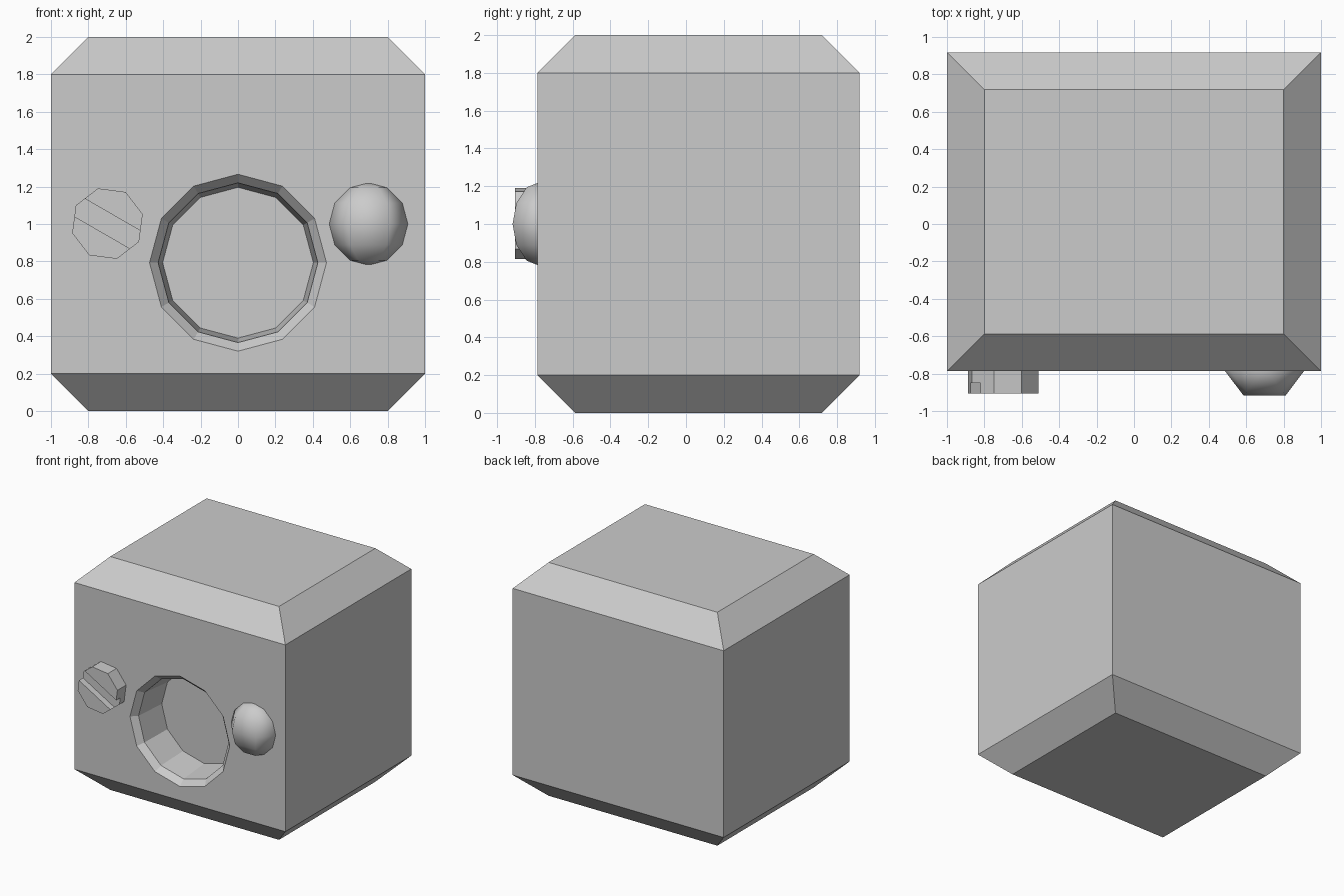
import bpy, bmesh
from math import pi, sin, cos, radians
from mathutils import Matrix

if "Cube" in bpy.data.objects:
    bpy.data.objects.remove(bpy.data.objects["Cube"])

FRONT, BACK = -0.787, 0.918


def finish(name, bm):
    bmesh.ops.recalc_face_normals(bm, faces=bm.faces[:])
    me = bpy.data.meshes.new(name)
    bm.to_mesh(me)
    bm.free()
    ob = bpy.data.objects.new(name, me)
    bpy.context.collection.objects.link(ob)
    return ob


def loft(name, rings):
    """Join equal-sized rings of points and cap both ends."""
    bm = bmesh.new()
    loops = [[bm.verts.new(p) for p in r] for r in rings]
    n = len(loops[0])
    for a, b in zip(loops, loops[1:]):
        for i in range(n):
            j = (i + 1) % n
            bm.faces.new((a[i], a[j], b[j], b[i]))
    bm.faces.new(loops[0])
    bm.faces.new(loops[-1])
    return finish(name, bm)


def disc(x, z, r, y, n, turn=0):
    """Polygon ring facing the front."""
    return [(x + r * cos(2 * pi * i / n + turn), y, z + r * sin(2 * pi * i / n + turn))
            for i in range(n)]


def rect(z, inset):
    x, y0, y1 = 1 - inset, FRONT + inset, BACK - inset
    return [(-x, y0, z), (x, y0, z), (x, y1, z), (-x, y1, z)]


def cut(ob, cutter):
    cutter.hide_render = True
    mod = ob.modifiers.new("cut", 'BOOLEAN')
    mod.operation, mod.solver, mod.object = 'DIFFERENCE', 'EXACT', cutter
    bpy.context.view_layer.objects.active = ob
    bpy.ops.object.modifier_apply(modifier=mod.name)
    bpy.data.objects.remove(cutter)


# Chamfered block with a twelve-sided recess
body = loft("body", [rect(0, 0.2), rect(0.2, 0), rect(1.8, 0), rect(2, 0.2)])
recess = [(0.519, -0.05), (0.473, 0), (0.427, 0.05), (0.403, 0.33)]
cut(body, loft("recess_cutter", [disc(0, 0.793, r, FRONT + d, 12) for r, d in recess]))

# Eight-sided knob with a slanted slot
kx, kz, kf = -0.698, 1.002, -0.905
knob = loft("slotted_knob", [disc(kx, kz, 0.195, y, 8, radians(15)) for y in (kf, FRONT + 0.02)])
bm = bmesh.new()
bmesh.ops.create_cube(bm, size=1, matrix=Matrix.Translation((kx, kf, kz))
                      @ Matrix.Rotation(radians(30), 4, 'Y')
                      @ Matrix.Diagonal((0.6, 0.11, 0.11, 1)))
cut(knob, finish("slot_cutter", bm))

# Smooth flattened button, half sunk into the block
bm = bmesh.new()
bmesh.ops.create_uvsphere(bm, u_segments=6, v_segments=6, radius=0.224,
                          matrix=Matrix.Translation((0.698, -0.769, 1.0))
                          @ Matrix.Diagonal((1, 0.768, 1, 1))
                          @ Matrix.Rotation(pi / 2, 4, 'Z'))
button = finish("round_button", bm)
for p in button.data.polygons:
    p.use_smooth = True
